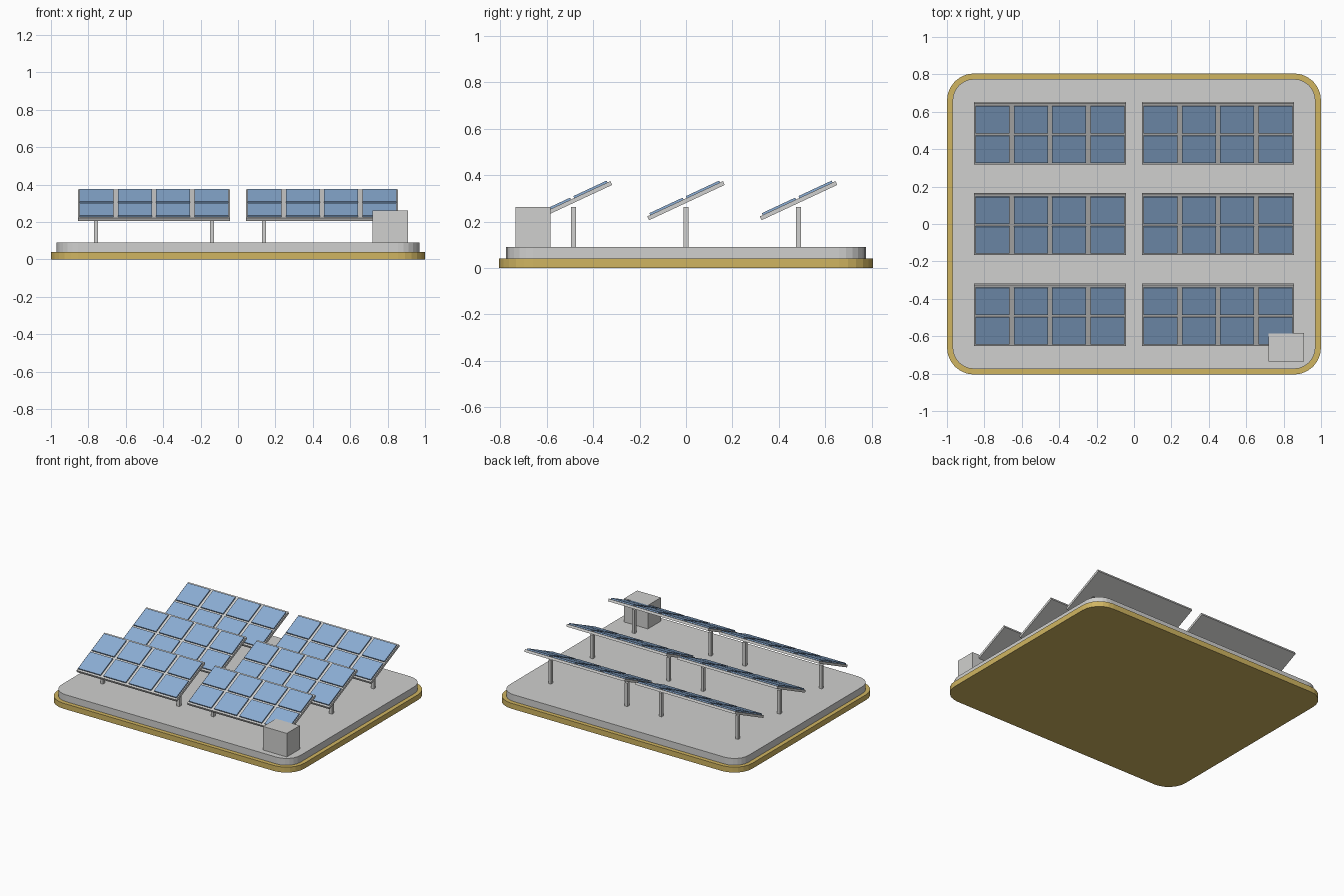
import bpy, bmesh, math
from mathutils import Matrix, Vector

if "Cube" in bpy.data.objects:
    bpy.data.objects.remove(bpy.data.objects["Cube"])

def material(name, rgb):
    m = bpy.data.materials.new(name)
    m.diffuse_color = (*rgb, 1)
    m.use_nodes = True
    m.node_tree.nodes["Principled BSDF"].inputs["Base Color"].default_value = m.diffuse_color
    return m

GREY = material("light grey", (0.63, 0.63, 0.62))
GOLD = material("ochre gold", (0.63, 0.46, 0.12))
BLUE = material("panel blue", (0.26, 0.42, 0.66))

def finish(name, bm, mat):
    bmesh.ops.recalc_face_normals(bm, faces=bm.faces)
    me = bpy.data.meshes.new(name)
    bm.to_mesh(me)
    bm.free()
    me.materials.append(mat)
    ob = bpy.data.objects.new(name, me)
    bpy.context.collection.objects.link(ob)
    return ob

def add_box(bm, centre, size, frame=Matrix()):
    mat = frame @ Matrix.Translation(centre) @ Matrix.Diagonal((*size, 1))
    bmesh.ops.create_cube(bm, size=1, matrix=mat)

def rounded_slab(name, hx, hy, radius, z0, z1, mat, steps=6):
    bm = bmesh.new()
    ring = []
    for i, (sx, sy) in enumerate(((1, 1), (-1, 1), (-1, -1), (1, -1))):
        for k in range(steps + 1):
            a = math.pi / 2 * (i + k / steps)
            ring.append(bm.verts.new((sx * (hx - radius) + radius * math.cos(a),
                                      sy * (hy - radius) + radius * math.sin(a), z0)))
    face = bm.faces.new(ring)
    ext = bmesh.ops.extrude_face_region(bm, geom=[face], use_keep_orig=True)
    top = [v for v in ext["geom"] if isinstance(v, bmesh.types.BMVert)]
    bmesh.ops.translate(bm, verts=top, vec=(0, 0, z1 - z0))
    return finish(name, bm, mat)

# Two-tier base
rounded_slab("base_rim", 1.0, 0.805, 0.145, 0.0, 0.04, GOLD)
rounded_slab("base_deck", 0.97, 0.775, 0.115, 0.04, 0.09, GREY)

# Six tilted arrays, each with a backing board, 4 x 2 cells and two posts
TILT = Matrix.Rotation(math.radians(25), 4, 'X')
for r, y in enumerate((-0.485, 0.0, 0.485)):
    for side, x in (("left", -0.449), ("right", 0.449)):
        tag = f"{side}_{r + 1}"
        frame = Matrix.Translation((x, y, 0.29)) @ TILT

        bm = bmesh.new()
        add_box(bm, (0, 0, 0), (0.812, 0.36, 0.018), frame)
        finish("panel_board_" + tag, bm, GREY)

        bm = bmesh.new()
        for i in range(4):
            for j in (-0.5, 0.5):
                add_box(bm, ((i - 1.5) * 0.205, j * 0.174, 0.0135),
                        (0.182, 0.158, 0.009), frame)
        finish("solar_cells_" + tag, bm, BLUE)

        bm = bmesh.new()
        for dx in (-0.31, 0.31):
            add_box(bm, (x + dx, y, 0.176), (0.022, 0.022, 0.174))
        finish("support_posts_" + tag, bm, GREY)

# Equipment cabinet on the front right corner
bm = bmesh.new()
add_box(bm, (0.814, -0.659, 0.176), (0.192, 0.15, 0.174))
finish("equipment_cabinet", bm, GREY)
